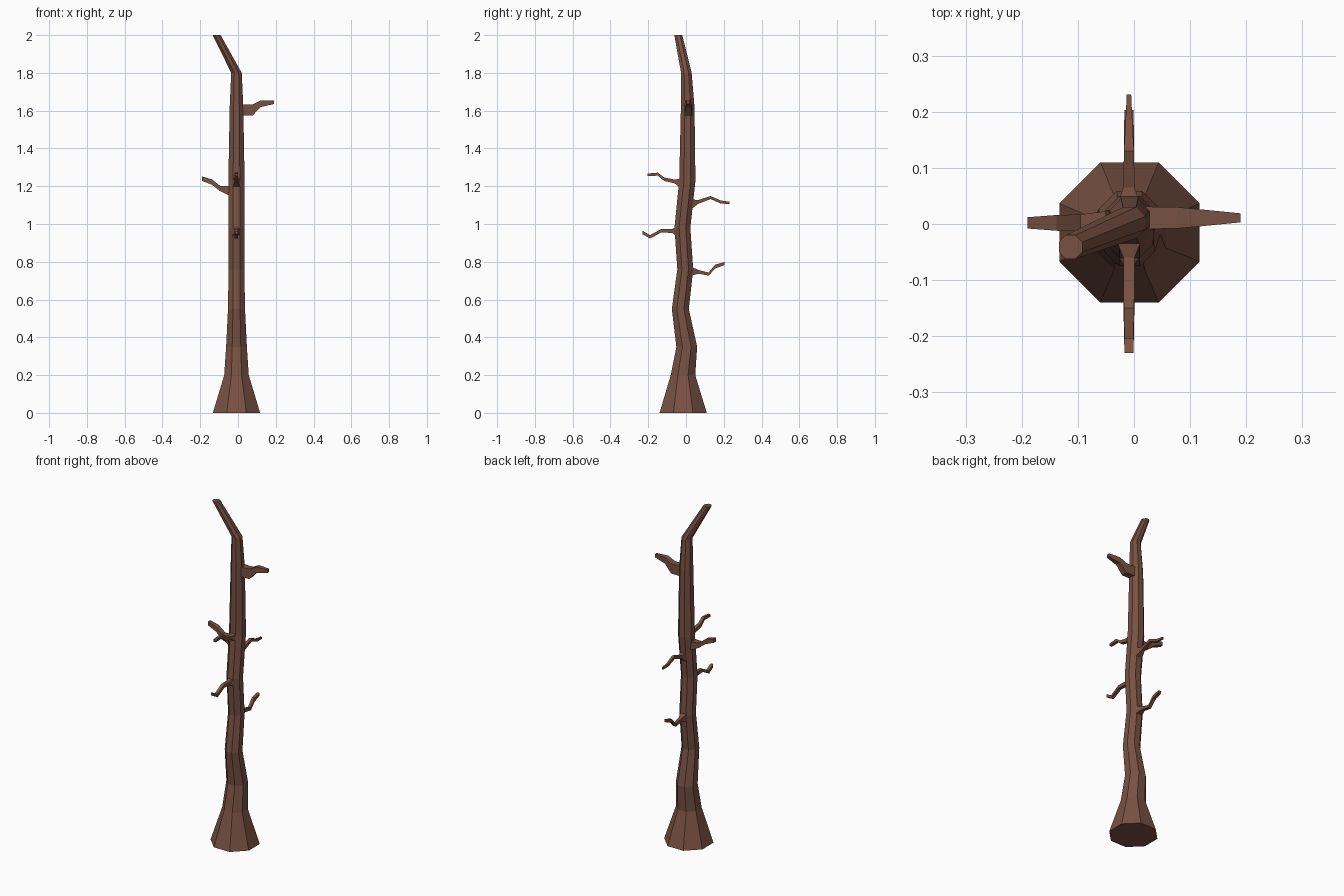
import bpy, bmesh, math
from mathutils import Vector

bark = bpy.data.materials.new("bark brown")
bark.diffuse_color = (0.19, 0.083, 0.055, 1)


def loft(name, rings):
    """Skin equal-sized rings of points into a closed flat-shaded solid."""
    bm = bmesh.new()
    loops = [[bm.verts.new(p) for p in r] for r in rings]
    n = len(loops[0])
    for a, b in zip(loops, loops[1:]):
        for i in range(n):
            j = (i + 1) % n
            bm.faces.new((a[i], a[j], b[j], b[i]))
    bm.faces.new(loops[0])
    bm.faces.new(loops[-1])
    bmesh.ops.recalc_face_normals(bm, faces=bm.faces)
    me = bpy.data.meshes.new(name)
    bm.to_mesh(me)
    bm.free()
    me.materials.append(bark)
    ob = bpy.data.objects.new(name, me)
    bpy.context.collection.objects.link(ob)
    return ob


def octagon(x, y, z, apothem):
    r = apothem / math.cos(math.pi / 8)
    return [(x + r * math.cos(math.pi / 8 + k * math.pi / 4),
             y + r * math.sin(math.pi / 8 + k * math.pi / 4), z) for k in range(8)]


# Trunk: x, y, height, half width of each octagonal ring
trunk = [(-.008, -.015, 0, .125), (-.008, -.016, .2, .065), (-.008, .004, .35, .055),
         (-.008, -.03, .55, .045), (-.008, -.004, .76, .042), (-.008, -.019, .98, .042),
         (-.008, .007, 1.23, .043), (-.008, .009, 1.62, .036), (-.008, .002, 1.8, .028),
         (-.113, -.041, 2.0, .021)]
loft("trunk", [octagon(*t) for t in trunk])


def branch(name, direction, side_offset, path):
    """path rows: distance outward, height, half width, half thickness."""
    d = Vector(direction)
    s = Vector((-d.y, d.x, 0))
    off = Vector((abs(d.y), abs(d.x), 0)) * side_offset
    up = Vector((0, 0, 1))
    rings = [[d * o + off + s * (w * a) + up * (z + h * b)
              for a, b in ((-1, -1), (1, -1), (1, 1), (-1, 1))] for o, z, w, h in path]
    loft(name, rings)


# Thin twigs at the front and back, with flared roots
twigs = [("front_twig_low", -1, [(.05, .96, .024, .025), (.072, .963, .01, .011), (.13, .965, .01, .009),
                                 (.19, .932, .009, .009), (.23, .955, .008, .009)]),
         ("front_twig_high", -1, [(.025, 1.215, .024, .027), (.06, 1.225, .01, .010), (.115, 1.237, .01, .009),
                                  (.15, 1.264, .009, .008), (.205, 1.26, .008, .007)]),
         ("back_twig_low", 1, [(.028, .75, .022, .024), (.065, .747, .01, .010), (.12, .735, .009, .008),
                               (.155, .775, .009, .010), (.203, .79, .008, .008)]),
         ("back_twig_high", 1, [(.03, 1.105, .022, .025), (.065, 1.117, .01, .010), (.13, 1.14, .009, .008),
                                (.185, 1.116, .006, .008), (.231, 1.112, .004, .006)])]
for name, sy, path in twigs:
    branch(name, (0, sy, 0), -.009, path)

# Broader side branches
branch("right_branch", (1, 0, 0), .011,
       [(.015, 1.603, .02, .029), (.077, 1.603, .019, .029), (.12, 1.637, .015, .018), (.19, 1.645, .008, .010)])
branch("left_branch", (-1, 0, 0), .002,
       [(.035, 1.178, .022, .026), (.056, 1.178, .02, .023), (.095, 1.188, .015, .014),
        (.138, 1.222, .014, .014), (.19, 1.24, .010, .012)])
